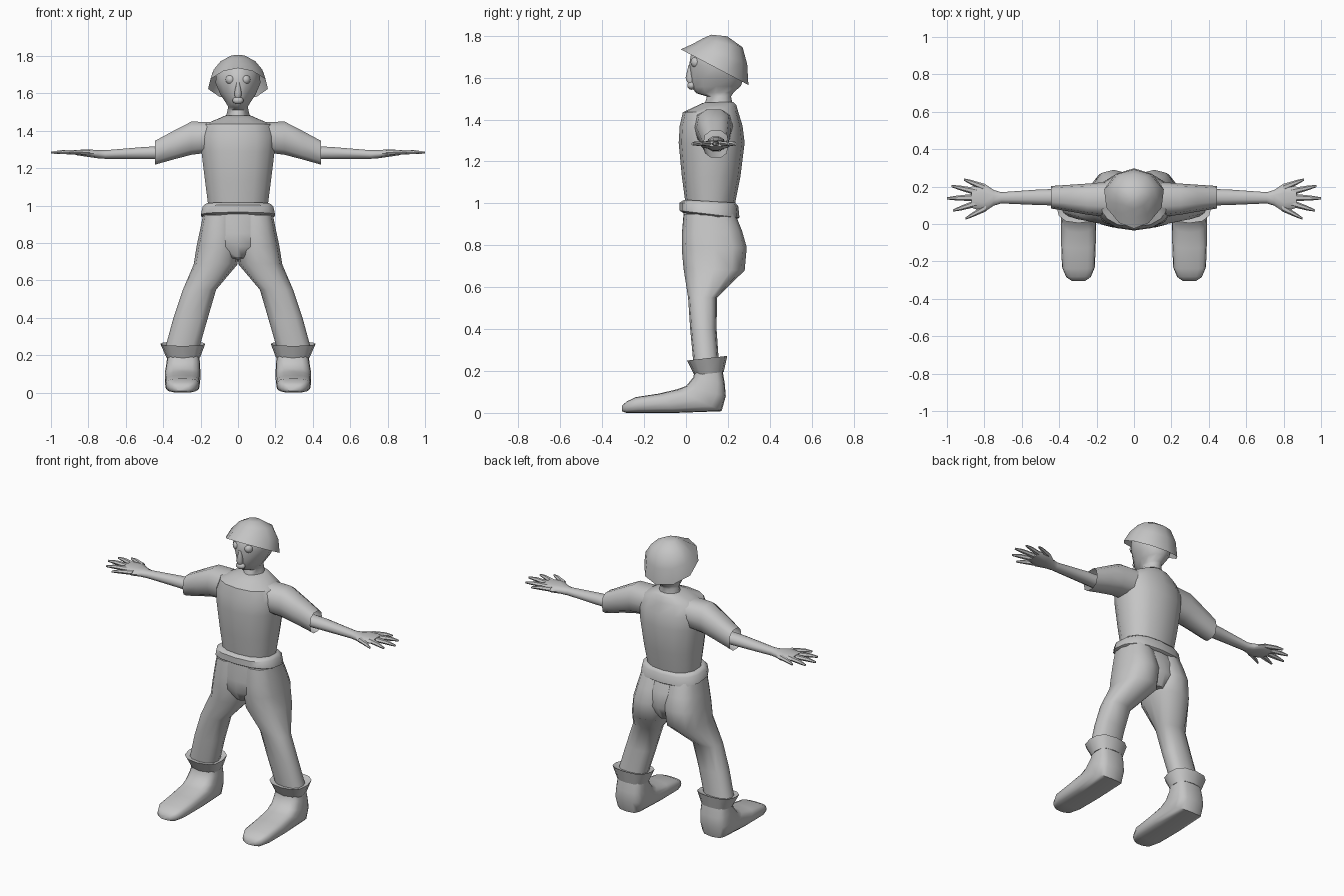
import bpy, bmesh, math
from mathutils import Vector

grey = bpy.data.materials.new("light grey")
grey.diffuse_color = (0.56, 0.56, 0.56, 1)


def finish(obj, mirror=False, angle=50):
    obj.data.materials.append(grey)
    if mirror:
        obj.modifiers.new("mirror", 'MIRROR').use_axis[0] = True
    bpy.ops.object.select_all(action='DESELECT')
    obj.select_set(True)
    bpy.context.view_layer.objects.active = obj
    bpy.ops.object.shade_smooth_by_angle(angle=math.radians(angle))
    return obj


def ring(c, u, v, n, p, egg):
    """Superellipse around c; u is the front direction, v the sideways one."""
    pts = []
    for i in range(n):
        a = 2 * math.pi * i / n
        cu, sv = math.cos(a), math.sin(a)
        f = lambda t: math.copysign(abs(t) ** (2 / p), t) if abs(t) > 1e-6 else 0
        pts.append(c + u * f(cu) + v * f(sv) * (1 - egg * max(cu, 0)))
    return pts


def loft(name, rings, mirror=False, caps=(True, True), angle=50):
    bm = bmesh.new()
    rows = [[bm.verts.new(p) for p in r] for r in rings]
    n = len(rows[0])
    for a, b in zip(rows, rows[1:]):
        for i in range(n):
            j = (i + 1) % n
            bm.faces.new((a[i], a[j], b[j], b[i]))
    if caps[0]:
        bm.faces.new(rows[0])
    if caps[1]:
        bm.faces.new(rows[-1])
    bmesh.ops.recalc_face_normals(bm, faces=bm.faces)
    me = bpy.data.meshes.new(name)
    bm.to_mesh(me)
    bm.free()
    obj = bpy.data.objects.new(name, me)
    bpy.context.collection.objects.link(obj)
    return finish(obj, mirror, angle)


def body(name, secs, n=12, p=2.3, egg=0, **kw):
    """Sections: front y, front z, back y, back z, centre x, half width."""
    rings = []
    for fy, fz, by, bz, cx, hx in secs:
        f, b = Vector((cx, fy, fz)), Vector((cx, by, bz))
        rings.append(ring((f + b) / 2, (f - b) / 2, Vector((hx, 0, 0)), n, p, egg))
    return loft(name, rings, **kw)


def limb(name, secs, n=10, p=2.2, **kw):
    """Sections along x: x, y, z, half depth, half height."""
    rings = [ring(Vector((x, y, z)), Vector((0, ry, 0)), Vector((0, 0, rz)), n, p, 0)
             for x, y, z, ry, rz in secs]
    return loft(name, rings, mirror=True, **kw)


def ball(name, loc, scale, mirror=False):
    bm = bmesh.new()
    bmesh.ops.create_uvsphere(bm, u_segments=12, v_segments=8, radius=1)
    for v in bm.verts:
        v.co = Vector(v.co[i] * scale[i] + loc[i] for i in range(3))
    me = bpy.data.meshes.new(name)
    bm.to_mesh(me)
    bm.free()
    obj = bpy.data.objects.new(name, me)
    bpy.context.collection.objects.link(obj)
    return finish(obj, mirror)


# Shirt body and rolled hem
body("shirt_body", [
    (0.0, 0.98, 0.23, 0.98, 0, 0.16), (-0.02, 1.13, 0.26, 1.13, 0, 0.18),
    (-0.035, 1.29, 0.28, 1.29, 0, 0.2), (-0.03, 1.37, 0.27, 1.37, 0, 0.205),
    (-0.015, 1.435, 0.25, 1.435, 0, 0.18), (0.05, 1.465, 0.24, 1.47, 0, 0.10),
    (0.08, 1.48, 0.225, 1.485, 0, 0.065)], n=14)
body("shirt_hem", [
    (-0.015, 0.955, 0.24, 0.922, 0, 0.185), (-0.03, 0.965, 0.255, 0.932, 0, 0.202),
    (-0.03, 1.003, 0.25, 0.985, 0, 0.192), (-0.01, 1.017, 0.235, 1.003, 0, 0.172)],
    n=14, p=2.6)

# Wide sleeves, open at the cuff
limb("sleeves", [
    (0.08, 0.13, 1.37, 0.10, 0.08), (0.25, 0.133, 1.36, 0.083, 0.092),
    (0.34, 0.138, 1.325, 0.072, 0.08), (0.445, 0.143, 1.282, 0.06, 0.066)],
    p=2.6, caps=(True, False))

# Forearms with palms
limb("arms", [
    (0.36, 0.143, 1.283, 0.045, 0.038), (0.5, 0.143, 1.281, 0.042, 0.034),
    (0.71, 0.14, 1.273, 0.03, 0.024), (0.75, 0.14, 1.275, 0.042, 0.023),
    (0.80, 0.14, 1.28, 0.076, 0.021), (0.87, 0.143, 1.284, 0.056, 0.014)])

# Fingers: base x, base y, tip x, tip y
for word, bx, by, tx, ty in [
        ("little", 0.80, 0.195, 0.91, 0.238), ("ring", 0.84, 0.172, 0.975, 0.203),
        ("middle", 0.85, 0.142, 1.0, 0.137), ("index", 0.84, 0.112, 0.967, 0.072),
        ("thumb", 0.79, 0.088, 0.90, 0.03)]:
    mx, my = bx * 0.35 + tx * 0.65, by * 0.35 + ty * 0.65
    limb(word + "_fingers", [(bx, by, 1.284, 0.02, 0.014), (mx, my, 1.286, 0.013, 0.012),
                             (tx, ty, 1.283, 0.006, 0.006)], n=6, p=2)

# Trousers
body("trouser_seat", [
    (-0.01, 0.97, 0.23, 0.95, 0, 0.175), (-0.02, 0.85, 0.262, 0.87, 0, 0.2),
    (-0.02, 0.78, 0.28, 0.78, 0, 0.17), (0.01, 0.72, 0.24, 0.70, 0, 0.05)], n=14)
body("trouser_legs", [
    (-0.01, 0.95, 0.235, 0.95, 0.095, 0.092), (-0.02, 0.85, 0.267, 0.87, 0.1, 0.105),
    (-0.02, 0.78, 0.29, 0.79, 0.108, 0.113), (-0.012, 0.69, 0.28, 0.68, 0.12, 0.117),
    (0.01, 0.55, 0.148, 0.55, 0.206, 0.089), (0.02, 0.40, 0.146, 0.40, 0.253, 0.092),
    (0.035, 0.24, 0.157, 0.24, 0.298, 0.091)], p=2.5, mirror=True)

# Boots with flared cuffs
body("boot_cuffs", [
    (0.04, 0.18, 0.18, 0.195, 0.293, 0.09), (0.005, 0.25, 0.197, 0.272, 0.295, 0.12),
    (0.035, 0.245, 0.165, 0.255, 0.295, 0.09)], p=2.6, mirror=True)
body("boots", [
    (0.04, 0.2, 0.175, 0.2, 0.292, 0.085), (0.035, 0.17, 0.185, 0.14, 0.293, 0.09),
    (0.0, 0.128, 0.19, 0.08, 0.296, 0.095), (-0.045, 0.112, 0.17, 0.008, 0.296, 0.094),
    (-0.13, 0.092, -0.05, 0.0, 0.297, 0.093), (-0.24, 0.075, -0.22, 0.0, 0.297, 0.088),
    (-0.282, 0.055, -0.285, 0.0, 0.297, 0.066), (-0.305, 0.035, -0.305, 0.008, 0.297, 0.035)],
    n=16, p=3.2, mirror=True)

# Neck and head
body("head", [
    (0.085, 1.46, 0.225, 1.46, 0, 0.068), (0.10, 1.51, 0.215, 1.51, 0, 0.056),
    (0.05, 1.525, 0.228, 1.53, 0, 0.052), (0.025, 1.555, 0.262, 1.56, 0, 0.07),
    (0.02, 1.60, 0.272, 1.59, 0, 0.095), (0.015, 1.66, 0.275, 1.65, 0, 0.12),
    (0.025, 1.72, 0.26, 1.71, 0, 0.115), (0.09, 1.775, 0.22, 1.76, 0, 0.07)],
    p=2.1, egg=0.3)
ball("eyes", (0.04, 0.05, 1.673), (0.026, 0.028, 0.027), mirror=True)
body("nose", [
    (0.012, 1.66, 0.04, 1.66, 0, 0.008), (-0.002, 1.60, 0.04, 1.60, 0, 0.02),
    (0.006, 1.578, 0.04, 1.578, 0, 0.016)], n=8)
ball("lips", (0, 0.026, 1.562), (0.03, 0.02, 0.02))

# Brimmed cap, an open shell tilted back
body("cap", [
    (-0.025, 1.735, 0.298, 1.565, 0, 0.168), (0.03, 1.76, 0.292, 1.665, 0, 0.148),
    (0.08, 1.787, 0.27, 1.745, 0, 0.105), (0.12, 1.805, 0.197, 1.797, 0, 0.04)],
    n=10, p=2, egg=0.25, caps=(False, True))
